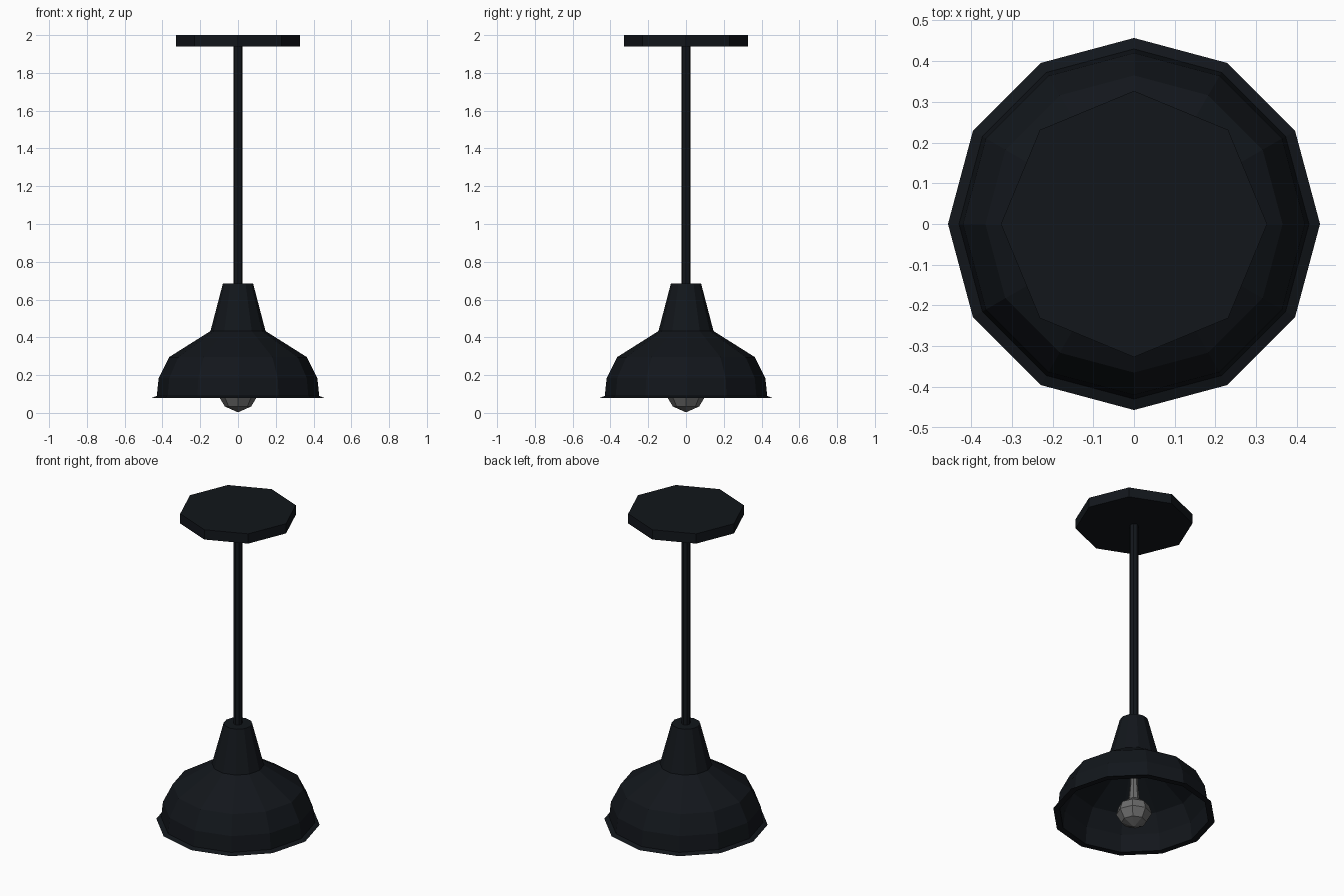
import bpy, bmesh
from math import cos, sin, tau

if "Cube" in bpy.data.objects:
    bpy.data.objects.remove(bpy.data.objects["Cube"])


def material(name, rgb):
    m = bpy.data.materials.new(name)
    m.diffuse_color = (*rgb, 1)
    m.use_nodes = True
    m.node_tree.nodes["Principled BSDF"].inputs["Base Color"].default_value = m.diffuse_color
    return m


def lathe(name, profile, sides, mat):
    """Revolve (radius, z) points around z; radius 0 gives a single pole vertex."""
    bm = bmesh.new()
    rings = []
    for r, z in profile:
        if r == 0:
            rings.append([bm.verts.new((0, 0, z))] * sides)
        else:
            rings.append([bm.verts.new((r * cos(tau * i / sides), r * sin(tau * i / sides), z))
                          for i in range(sides)])
    for a, b in zip(rings, rings[1:]):
        for i in range(sides):
            j = (i + 1) % sides
            bm.faces.new(dict.fromkeys((a[i], a[j], b[j], b[i])))
    bmesh.ops.recalc_face_normals(bm, faces=bm.faces)
    me = bpy.data.meshes.new(name)
    bm.to_mesh(me)
    bm.free()
    me.materials.append(mat)
    ob = bpy.data.objects.new(name, me)
    bpy.context.collection.objects.link(ob)
    return ob


black = material("black_metal", (0.006, 0.008, 0.011))
glass = material("bulb_grey", (0.15, 0.15, 0.15))

# Ceiling plate and hanging rod
lathe("ceiling_plate", [(0, 1.94), (0.327, 1.94), (0.327, 2.0), (0, 2.0)], 8, black)
lathe("rod", [(0, 0.67), (0.025, 0.67), (0.025, 1.95), (0, 1.95)], 8, black)

# Tapered socket cover above the shade
lathe("socket_cover", [(0, 0.432), (0.146, 0.432), (0.08, 0.685), (0, 0.685)], 12, black)

# Open bell shade: outer wall, flared lip, inner wall
lathe("shade", [(0, 0.435), (0.143, 0.435), (0.365, 0.295), (0.42, 0.185), (0.43, 0.09),
                (0.457, 0.079), (0.42, 0.079), (0.41, 0.185), (0.357, 0.288),
                (0.14, 0.425), (0, 0.425)], 12, black)

# Light bulb with its neck
lathe("bulb", [(0, 0.003), (0.07, 0.034), (0.1, 0.085), (0.085, 0.135), (0.032, 0.175),
               (0.023, 0.27), (0.023, 0.425), (0, 0.425)], 8, glass)
